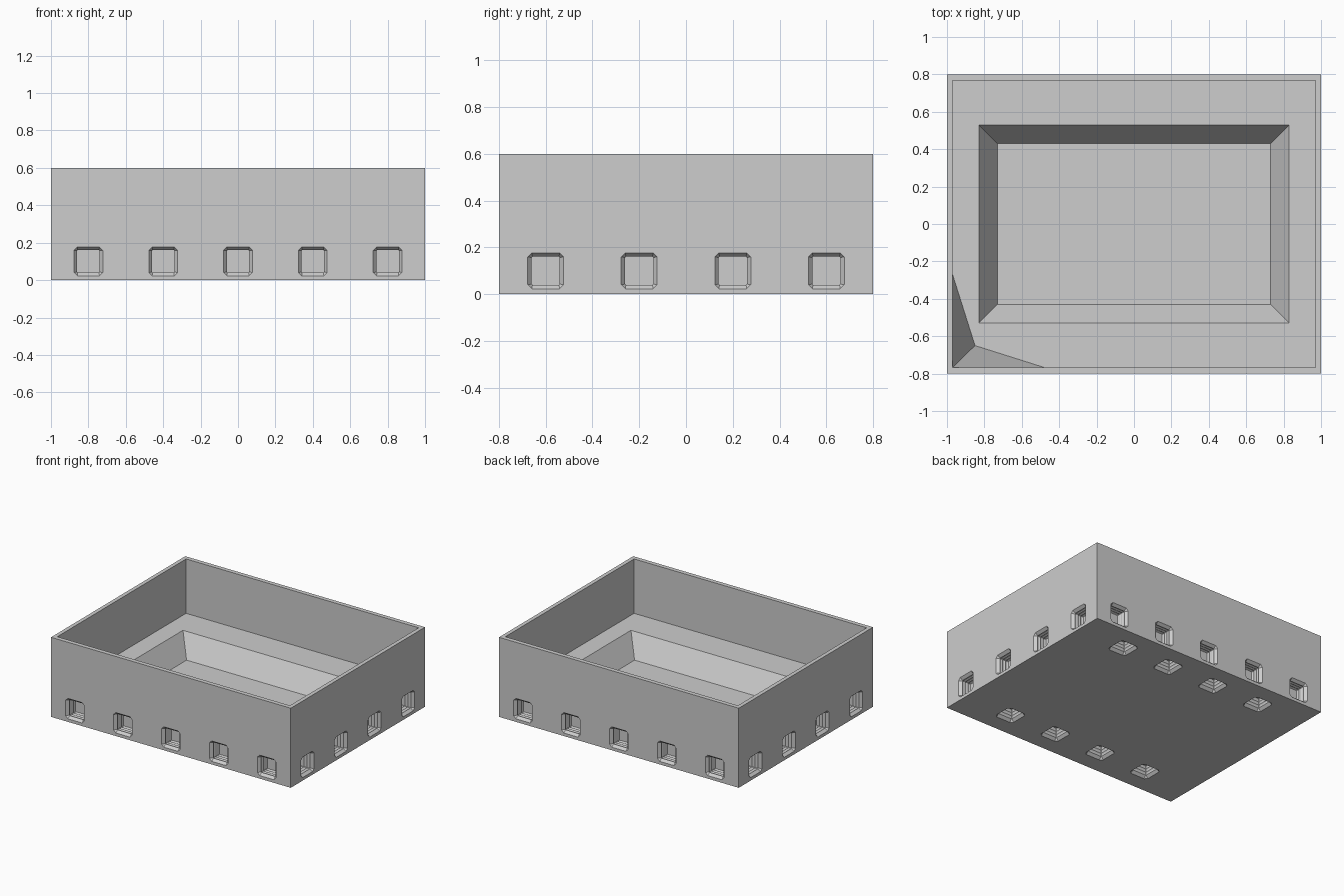
import bpy
import bmesh
from mathutils import Matrix, Vector

old = bpy.data.objects.get("Cube")
if old:
    bpy.data.objects.remove(old, do_unlink=True)

grey = bpy.data.materials.new("mid_grey")
grey.use_nodes = True
grey.diffuse_color = (0.61, 0.61, 0.61, 1)
grey.node_tree.nodes["Principled BSDF"].inputs["Base Color"].default_value = grey.diffuse_color


def finish(bm, name):
    bmesh.ops.recalc_face_normals(bm, faces=bm.faces)
    mesh = bpy.data.meshes.new(name)
    bm.to_mesh(mesh)
    bm.free()
    mesh.materials.append(grey)
    obj = bpy.data.objects.new(name, mesh)
    bpy.context.collection.objects.link(obj)
    return obj


def loft(bm, rings):
    """Skin a list of equal rings and cap both ends."""
    loops = [[bm.verts.new(p) for p in ring] for ring in rings]
    n = len(loops[0])
    for a, b in zip(loops, loops[1:]):
        for i in range(n):
            j = (i + 1) % n
            bm.faces.new((a[i], a[j], b[j], b[i]))
    bm.faces.new(loops[0][::-1])
    bm.faces.new(loops[-1])


def rectangle(x, y, z):
    return [(-x, -y, z), (x, -y, z), (x, y, z), (-x, y, z)]


def octagon(h, c, z):
    k = h - c
    return [(-k, -h, z), (k, -h, z), (h, -k, z), (h, k, z),
            (k, h, z), (-k, h, z), (-h, k, z), (-h, -k, z)]


# Open tray: outer wall, thin rim, inner floor and deep sloped central basin
TOP, FLOOR, BASE = 0.6, 0.19, 0.03
IN_X, IN_Y = 0.97, 0.767
bm = bmesh.new()
loft(bm, [rectangle(1, 0.8, 0), rectangle(1, 0.8, TOP),
          rectangle(IN_X, IN_Y, TOP), rectangle(IN_X, IN_Y, FLOOR),
          rectangle(0.83, 0.53, FLOOR), rectangle(0.73, 0.43, BASE)])
tray = finish(bm, "tray")

# Sockets as (position, outward direction)
sockets = []
for side in (-1, 1):
    for i in range(5):
        sockets.append(((0.4 * (i - 2), side * 0.8, 0.1), (0, side, 0)))
    for i in range(4):
        step = 0.4 * (i - 1.5)
        sockets.append(((side, step, 0.1), (side, 0, 0)))
        sockets.append(((step, side * 0.6, 0), (0, 0, -1)))

# Chamfered mouth, then a straight shaft with shallow ribs:
# each ring is half width, corner cut, height along the outward direction
profile = [(0.077, 0.018, 0.02), (0.077, 0.018, 0), (0.06, 0.003, -0.02)]
for i in range(3):
    depth = -0.02 - 0.025 * i
    profile += [(0.064, 0.003, depth - 0.008), (0.064, 0.003, depth - 0.017),
                (0.06, 0.003, depth - 0.025)]
bm = bmesh.new()
for place, direction in sockets:
    turn = Vector(direction).to_track_quat('Z', 'Y').to_matrix().to_4x4()
    matrix = Matrix.Translation(place) @ turn
    loft(bm, [[matrix @ Vector(p) for p in octagon(*ring)] for ring in profile])
cutter = finish(bm, "socket_cutter")
cutter.hide_render = True

cut = tray.modifiers.new("sockets", 'BOOLEAN')
cut.operation = 'DIFFERENCE'
cut.solver = 'EXACT'
cut.object = cutter
bpy.context.view_layer.objects.active = tray
bpy.ops.object.modifier_apply(modifier=cut.name)
bpy.data.objects.remove(cutter, do_unlink=True)

# Folded corner gusset running from the rim down to the floor
bm = bmesh.new()
peak, along_side, fold, along_front = [bm.verts.new(p) for p in (
    (-IN_X, -IN_Y, TOP), (-IN_X, -0.27, FLOOR),
    (-0.85, -0.65, FLOOR), (-0.48, -IN_Y, FLOOR))]
bm.faces.new((peak, fold, along_side))
bm.faces.new((peak, along_front, fold))
finish(bm, "corner_gusset")
